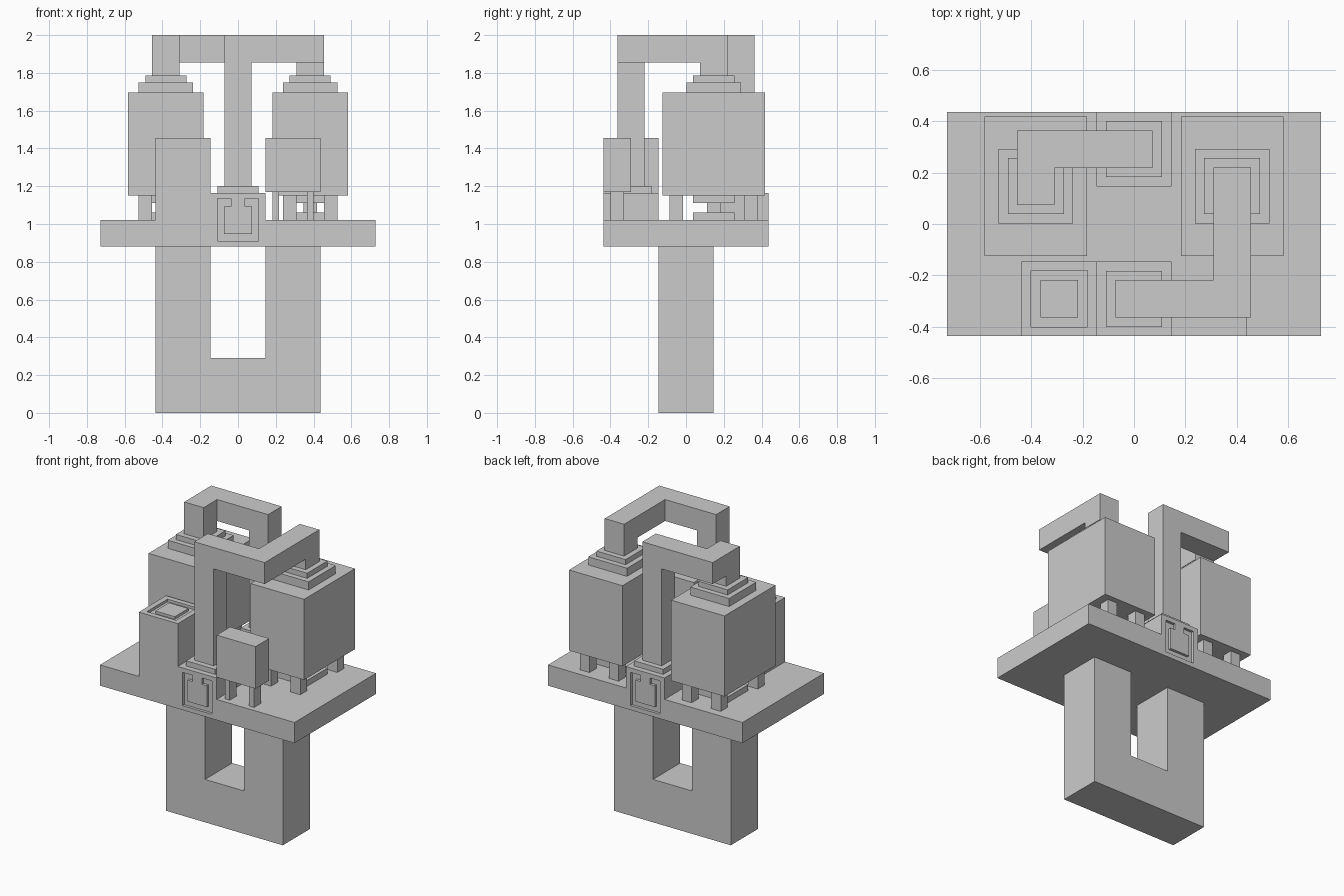
import bpy, bmesh
from mathutils import Vector

if "Cube" in bpy.data.objects:
    bpy.data.objects.remove(bpy.data.objects["Cube"])


def make(name, bm):
    bmesh.ops.recalc_face_normals(bm, faces=bm.faces)
    me = bpy.data.meshes.new(name)
    bm.to_mesh(me)
    bm.free()
    ob = bpy.data.objects.new(name, me)
    bpy.context.collection.objects.link(ob)
    return ob


def box(name, x, y, z):
    """Box from (min, max) ranges."""
    bm = bmesh.new()
    bmesh.ops.create_cube(bm, size=1)
    for v in bm.verts:
        v.co = [(a + b) / 2 + c * (b - a) for (a, b), c in zip((x, y, z), v.co)]
    return make(name, bm)


def cbox(name, cx, cy, hx, hy, z):
    return box(name, (cx - hx, cx + hx), (cy - hy, cy + hy), z)


def prism(name, pts, y0, y1):
    """Extrude an x-z outline along y."""
    bm = bmesh.new()
    face = bm.faces.new([bm.verts.new((x, y0, z)) for x, z in pts])
    ext = bmesh.ops.extrude_face_region(bm, geom=[face])
    bmesh.ops.translate(bm, vec=(0, y1 - y0, 0),
                        verts=[g for g in ext["geom"] if isinstance(g, bmesh.types.BMVert)])
    return make(name, bm)


def pipe(name, path, h):
    """Square tube with mitred corners along an axis-aligned path."""
    pts = [Vector(p) for p in path]
    dirs = [(b - a).normalized() for a, b in zip(pts, pts[1:])]
    offs = [Vector((sx * h, sy * h, 0)) for sx, sy in ((-1, -1), (1, -1), (1, 1), (-1, 1))]
    bm = bmesh.new()
    rings = []
    for i, p in enumerate(pts):
        if 0 < i < len(pts) - 1:
            a, b = dirs[i - 1], dirs[i]
            offs = [o - a * o.dot(b) for o in offs]
        rings.append([bm.verts.new(p + o) for o in offs])
        if i < len(dirs):
            offs = [o - dirs[i] * o.dot(dirs[i]) for o in offs]
    for r, s in zip(rings, rings[1:]):
        for k in range(4):
            bm.faces.new((r[k], r[k - 1], s[k - 1], s[k]))
    bm.faces.new(rings[0])
    bm.faces.new(rings[-1])
    return make(name, bm)


def boolean(target, tool, op):
    mod = target.modifiers.new("bool", "BOOLEAN")
    mod.operation, mod.object, mod.solver = op, tool, "EXACT"
    bpy.context.view_layer.objects.active = target
    bpy.ops.object.modifier_apply(modifier=mod.name)
    bpy.data.objects.remove(tool)


# U-shaped stand
prism("stand", [(-.437, 0), (.437, 0), (.437, .88), (.145, .88), (.145, .29),
                (-.145, .29), (-.145, .88), (-.437, .88)], -.145, .145)

# Deck with the control block and the two pipe blocks merged in
deck = box("deck", (-.728, .728), (-.436, .436), (.88, 1.02))
boolean(deck, box("control_block", (-.437, -.145), (-.436, -.145), (.88, 1.455)), "UNION")
for s in (-1, 1):
    ys = sorted((s * .436, s * .145))
    boolean(deck, box("pipe_block", (-.145, .145), ys, (.88, 1.165)), "UNION")

# C-shaped grooves on the front and back faces
groove = [(-.109, .91), (.109, .91), (.109, 1.135), (.036, 1.135), (.036, 1.093), (.073, 1.093),
          (.073, .948), (-.073, .948), (-.073, 1.093), (-.036, 1.093), (-.036, 1.135), (-.109, 1.135)]
for s in (-1, 1):
    boolean(deck, prism("groove_cutter", groove, s * .418, s * .5), "DIFFERENCE")

# Square groove around the panel on top of the control block
ring = cbox("ring_cutter", -.291, -.291, .11, .11, (1.437, 1.5))
boolean(ring, cbox("ring_core", -.291, -.291, .073, .073, (1.4, 1.6)), "DIFFERENCE")
boolean(deck, ring, "DIFFERENCE")

# Tanks: body, stepped cap, feet and bottom outlet
TX, TY = .382, .147
for side, s in (("left", -1), ("right", 1)):
    cx = s * TX
    cbox(f"{side}_tank", cx, TY, .2, .272, (1.15, 1.695))
    cbox(f"{side}_cap_lower", cx, TY, .145, .145, (1.695, 1.75))
    cbox(f"{side}_cap_upper", cx, TY, .109, .109, (1.75, 1.785))
    for i in (-1, 1):
        for j in (-1, 1):
            cbox(f"{side}_tank_foot", cx + i * .109, TY + j * .198, .036, .036, (1.02, 1.15))
    cbox(f"{side}_outlet_base", cx, TY, .109, .109, (1.02, 1.06))
    cbox(f"{side}_outlet_neck", cx, TY, .036, .036, (1.06, 1.11))
    cbox(f"{side}_outlet_flange", cx, TY, .109, .109, (1.11, 1.15))

    # Pipe from the deck block to the tank cap, with its collar
    py = -s * .291
    cbox(f"{side}_pipe_collar", 0, py, .109, .109, (1.165, 1.2))
    pipe(f"{side}_pipe", [(0, py, 1.2), (0, py, 1.928), (cx, py, 1.928),
                          (cx, TY, 1.928), (cx, TY, 1.785)], .0725)

# Small raised box on two flat legs
box("small_box", (.145, .437), (-.436, -.291), (1.17, 1.455))
for x in (.182, .364):
    box("small_box_leg", (x, x + .036), (-.4, -.328), (1.02, 1.17))
